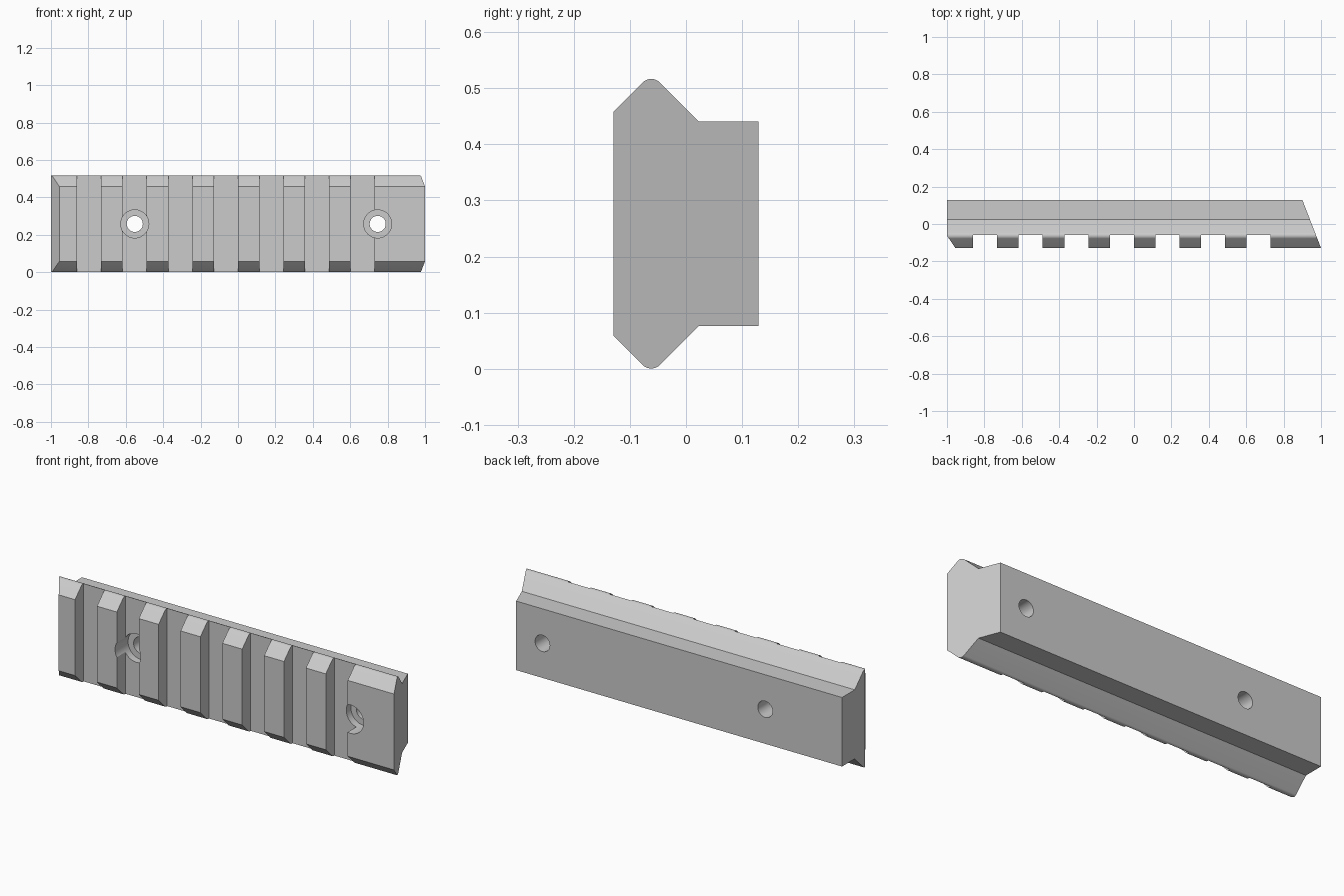
import bpy
import bmesh
import math
from mathutils import Vector, Matrix

if "Cube" in bpy.data.objects:
    bpy.data.objects.remove(bpy.data.objects["Cube"], do_unlink=True)

FRONT, BACK = -0.129, 0.129
MID_Z = 0.2585
SLOT_FLOOR = -0.058
LEDGE = -0.02
RIDGE_Y, RIDGE_Z, RIDGE_R = -0.062, 0.236, 0.022   # ridge centre, z from the middle

metal = bpy.data.materials.new("grey metal")
metal.use_nodes = True
grey = (0.6, 0.6, 0.6, 1)
metal.diffuse_color = grey
metal.node_tree.nodes["Principled BSDF"].inputs["Base Color"].default_value = grey


def make_object(name, bm):
    bmesh.ops.recalc_face_normals(bm, faces=bm.faces)
    mesh = bpy.data.meshes.new(name)
    bm.to_mesh(mesh)
    bm.free()
    mesh.materials.append(metal)
    obj = bpy.data.objects.new(name, mesh)
    bpy.context.scene.collection.objects.link(obj)
    return obj


def box(name, x, width, y0, y1):
    bm = bmesh.new()
    bmesh.ops.create_cube(bm, size=1, matrix=Matrix.Translation((x, (y0 + y1) / 2, MID_Z))
                          @ Matrix.Diagonal((width, y1 - y0, 1, 1)))
    return make_object(name, bm)


def cylinder(name, x, radius, y0, y1):
    bm = bmesh.new()
    bmesh.ops.create_cone(bm, cap_ends=True, segments=40, radius1=radius, radius2=radius,
                          depth=y1 - y0,
                          matrix=Matrix.Translation((x, (y0 + y1) / 2, MID_Z))
                          @ Matrix.Rotation(math.pi / 2, 4, 'X'))
    return make_object(name, bm)


def cut(target, cutter):
    cutter.hide_render = True
    mod = target.modifiers.new("cut", 'BOOLEAN')
    mod.operation = 'DIFFERENCE'
    mod.solver = 'EXACT'
    mod.object = cutter
    bpy.ops.object.modifier_apply(modifier=mod.name)
    bpy.data.objects.remove(cutter, do_unlink=True)


# Upper half of the rail cross-section, then mirrored below
upper = [(FRONT, 0.2)]
for i in range(9):
    a = math.radians(135 - 90 * i / 8)
    upper.append((RIDGE_Y + RIDGE_R * math.cos(a), RIDGE_Z + RIDGE_R * math.sin(a)))
upper += [(0.023, 0.182), (BACK, 0.182)]
profile = upper + [(y, -z) for y, z in reversed(upper)]

bm = bmesh.new()
face = bm.faces.new([bm.verts.new((-1, y, MID_Z + z)) for y, z in profile])
ext = bmesh.ops.extrude_face_region(bm, geom=[face])
bmesh.ops.translate(bm, vec=(2.1, 0, 0),
                    verts=[v for v in ext["geom"] if isinstance(v, bmesh.types.BMVert)])

# Slanted end and small chamfer on the opposite end
for point, normal in (((1, FRONT, 0), (0.258, 0.1, 0)),
                      ((-1, RIDGE_Y, 0), (-0.067, -0.045, 0))):
    res = bmesh.ops.bisect_plane(bm, geom=bm.verts[:] + bm.edges[:] + bm.faces[:],
                                 dist=1e-5, plane_co=point,
                                 plane_no=Vector(normal).normalized(), clear_outer=True)
    bmesh.ops.holes_fill(bm, edges=[e for e in bm.edges if e.is_boundary], sides=0)

rail = make_object("mounting_rail", bm)
bpy.ops.object.select_all(action='DESELECT')
bpy.context.view_layer.objects.active = rail
rail.select_set(True)

# Seven cross slots
for i in range(7):
    cut(rail, box("slot_cutter", -0.796 + 0.2437 * i, 0.128, -0.3, SLOT_FLOOR))

# Two counterbored screw holes
for x in (-0.552, 0.747):
    cut(rail, cylinder("counterbore_cutter", x, 0.075, -0.3, LEDGE))
    cut(rail, cylinder("hole_cutter", x, 0.043, -0.3, 0.3))

bpy.ops.object.shade_smooth_by_angle(angle=math.radians(30))
